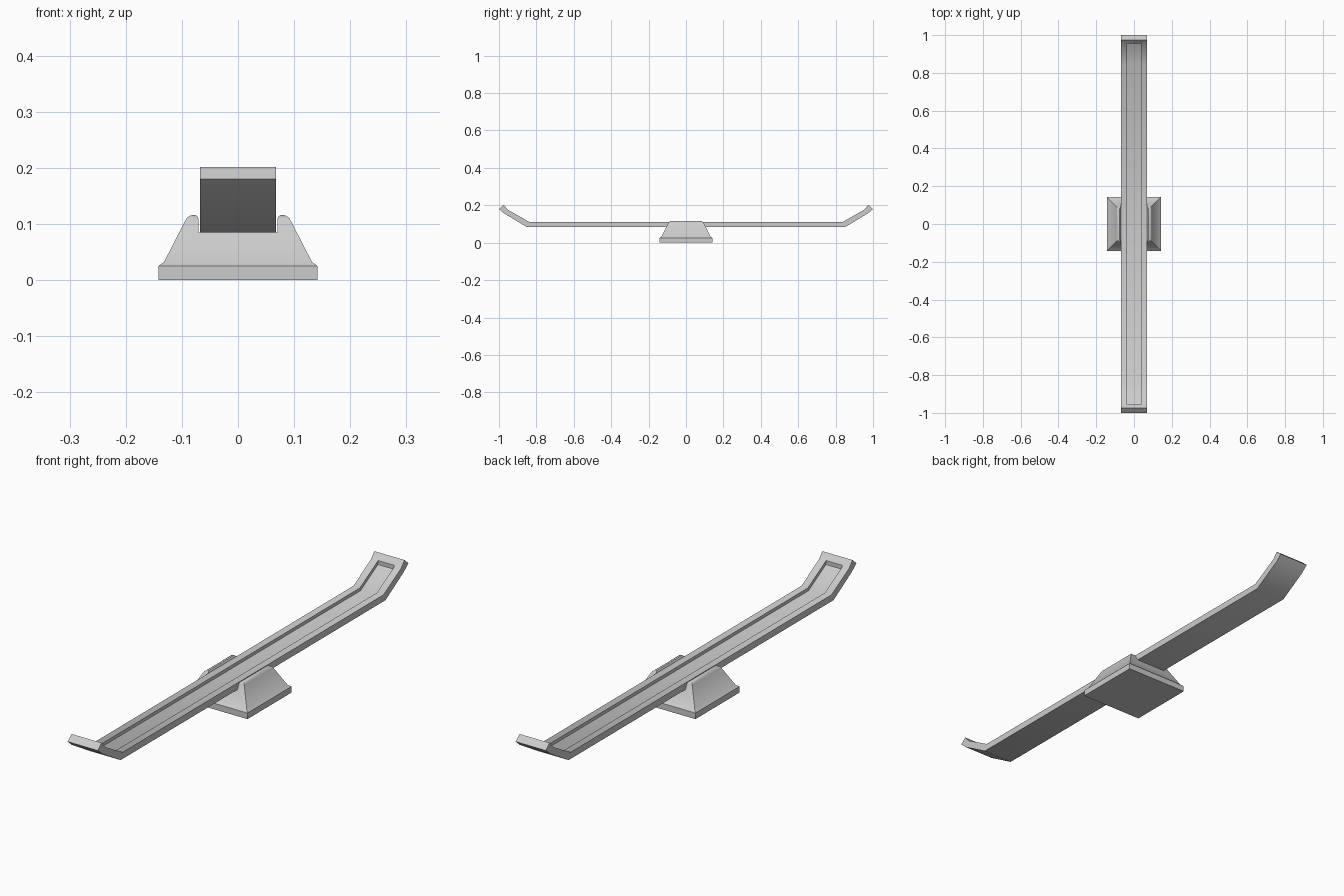
import bpy, bmesh
from mathutils import Vector

if "Cube" in bpy.data.objects:
    bpy.data.objects.remove(bpy.data.objects["Cube"])


def mesh_object(name, bm):
    bmesh.ops.recalc_face_normals(bm, faces=bm.faces)
    me = bpy.data.meshes.new(name)
    bm.to_mesh(me)
    bm.free()
    ob = bpy.data.objects.new(name, me)
    bpy.context.collection.objects.link(ob)
    return ob


def prism(name, half_profile, half_width, axis):
    """Mirror a half profile (u, z) and extrude it along axis 'x' or 'y'."""
    pts = half_profile + [(-u, z) for u, z in reversed(half_profile)]
    bm = bmesh.new()
    if axis == 'x':
        vs = [bm.verts.new((-half_width, u, z)) for u, z in pts]
        step = Vector((2 * half_width, 0, 0))
    else:
        vs = [bm.verts.new((u, -half_width, z)) for u, z in pts]
        step = Vector((0, 2 * half_width, 0))
    face = bm.faces.new(vs)
    geo = bmesh.ops.extrude_face_region(bm, geom=[face], use_keep_orig=True)
    bmesh.ops.translate(bm, vec=step,
                        verts=[g for g in geo['geom'] if isinstance(g, bmesh.types.BMVert)])
    return mesh_object(name, bm)


def square_loft(name, rings):
    """Stack square rings (half size, z) and cap both ends."""
    bm = bmesh.new()
    loops = [[bm.verts.new((sx * h, sy * h, z))
              for sx, sy in ((-1, -1), (1, -1), (1, 1), (-1, 1))] for h, z in rings]
    for a, b in zip(loops, loops[1:]):
        for i in range(4):
            j = (i + 1) % 4
            bm.faces.new((a[i], a[j], b[j], b[i]))
    bm.faces.new(loops[0])
    bm.faces.new(loops[-1])
    return mesh_object(name, bm)


def cut(ob, cutter):
    cutter.hide_render = True
    mod = ob.modifiers.new("cut", 'BOOLEAN')
    mod.operation = 'DIFFERENCE'
    mod.solver = 'EXACT'
    mod.object = cutter
    bpy.ops.object.select_all(action='DESELECT')
    bpy.context.view_layer.objects.active = ob
    ob.select_set(True)
    bpy.ops.object.modifier_apply(modifier=mod.name)
    bpy.data.objects.remove(cutter)
    bpy.ops.object.shade_smooth_by_angle(angle=0.64)


# Plank with upturned ends
plank = prism("plank", [(0.853, 0.085), (0.972, 0.156), (1.0, 0.18), (0.975, 0.202),
                        (0.952, 0.176), (0.84, 0.112)], 0.068, 'x')

# Shallow channel following the plank's top
channel = prism("channel_cutter", [(0.843, 0.099), (0.955, 0.163), (0.955, 0.3)], 0.038, 'x')
cut(plank, channel)

# Square base with sloping pedestal
pedestal = square_loft("pedestal", [(0.142, 0), (0.142, 0.025), (0.132, 0.032),
                                    (0.094, 0.106), (0.091, 0.111), (0.085, 0.115),
                                    (0.08, 0.116)])

# Saddle notch with rounded lips that holds the plank
notch = prism("notch_cutter", [(0.07, 0.0845), (0.07, 0.108), (0.072, 0.113),
                               (0.077, 0.117), (0.077, 0.2)], 0.3, 'y')
cut(pedestal, notch)
